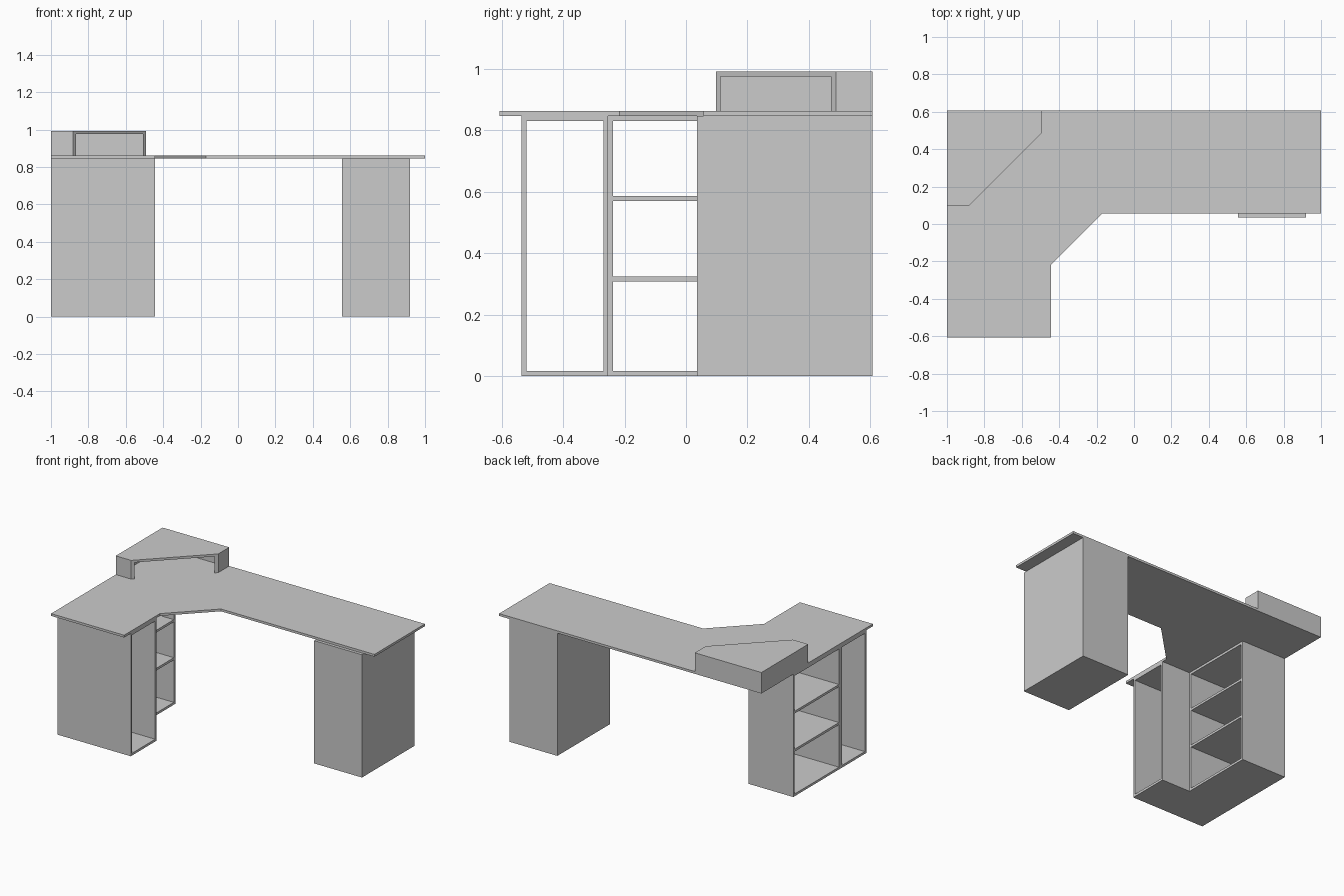
import bpy, bmesh

if "Cube" in bpy.data.objects:
    bpy.data.objects.remove(bpy.data.objects["Cube"])

T = 0.016                 # board thickness
TOP_Z, DESK_Z = 0.846, 0.862
BACK = 0.607


def finish(name, bm):
    bmesh.ops.recalc_face_normals(bm, faces=bm.faces)
    me = bpy.data.meshes.new(name)
    bm.to_mesh(me)
    bm.free()
    ob = bpy.data.objects.new(name, me)
    bpy.context.collection.objects.link(ob)
    return ob


def add_prism(bm, outline, z0, z1):
    face = bm.faces.new([bm.verts.new((x, y, z0)) for x, y in outline])
    ext = bmesh.ops.extrude_face_region(bm, geom=[face], use_keep_orig=True)
    verts = [g for g in ext["geom"] if isinstance(g, bmesh.types.BMVert)]
    bmesh.ops.translate(bm, verts=verts, vec=(0, 0, z1 - z0))


def add_box(bm, x0, x1, y0, y1, z0, z1):
    add_prism(bm, [(x0, y0), (x1, y0), (x1, y1), (x0, y1)], z0, z1)


def prism(name, outline, z0, z1):
    bm = bmesh.new()
    add_prism(bm, outline, z0, z1)
    return finish(name, bm)


def box(name, *dims):
    bm = bmesh.new()
    add_box(bm, *dims)
    return finish(name, bm)


def bookcase(name, x0, x1, y0, y1, shelves=()):
    """Case open on both x sides: two upright panels and horizontal boards."""
    bm = bmesh.new()
    for y in (y0, y1 - T):
        add_box(bm, x0, x1, y, y + T, 0, TOP_Z)
    for z in (0, TOP_Z - T, *shelves):
        add_box(bm, x0, x1, y0 + T, y1 - T, z, z + T)
    return finish(name, bm)


# L-shaped worktop with a diagonal inner corner
prism("desktop", [(-1, BACK), (-1, -BACK), (-0.443, -BACK), (-0.443, -0.217),
                  (-0.17, 0.057), (1, 0.057), (1, BACK)], TOP_Z, DESK_Z)

# Closed pedestal on the right
box("right_pedestal", 0.556, 0.92, 0.036, BACK, 0, TOP_Z)

# Open bookcases under the left wing
bookcase("front_bookcase", -1, -0.443, -0.535, -0.253)
bookcase("shelf_bookcase", -1, -0.66, -0.253, 0.26, (0.308, 0.57))

# Corner riser, hollowed out behind its diagonal opening
riser = prism("corner_riser", [(-1, BACK), (-1, 0.097), (-0.883, 0.097),
                               (-0.492, 0.488), (-0.492, BACK)], DESK_Z, 0.991)
cutter = box("riser_cutter", -1 + T, -0.492 - T, 0.097 + T, BACK - T, DESK_Z - 0.1, 0.991 - T)
cutter.hide_render = True
cutter.hide_viewport = True
mod = riser.modifiers.new("hollow", "BOOLEAN")
mod.operation = "DIFFERENCE"
mod.solver = "EXACT"
mod.object = cutter
